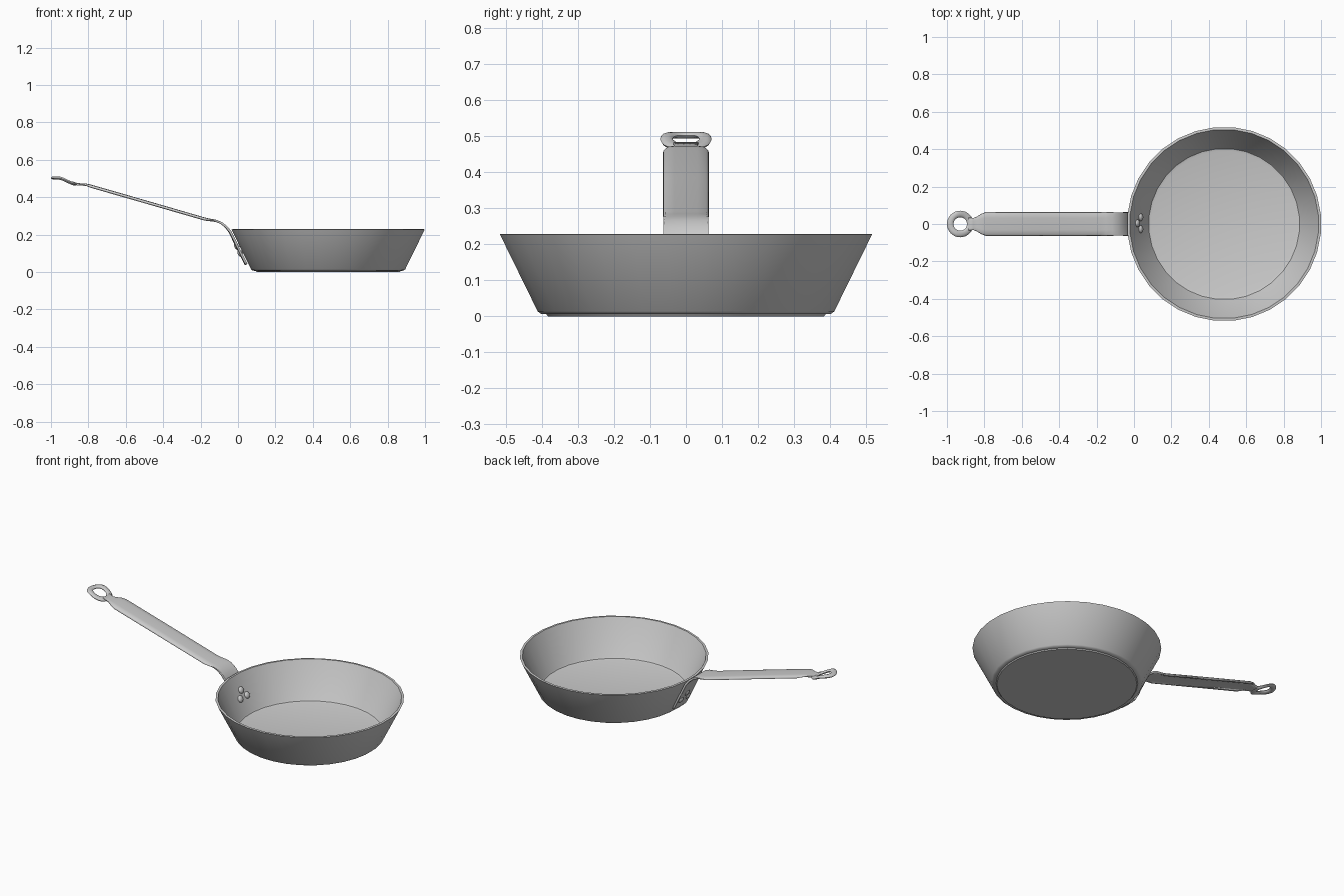
import bpy, bmesh, math
from mathutils import Vector, Matrix

if "Cube" in bpy.data.objects:
    bpy.data.objects.remove(bpy.data.objects["Cube"])

PAN_X = 0.482      # pan centre
SIDES = 32


def finish(name, bm, angle=35, fix_normals=True):
    if fix_normals:
        bmesh.ops.recalc_face_normals(bm, faces=bm.faces)
    mesh = bpy.data.meshes.new(name)
    bm.to_mesh(mesh)
    bm.free()
    ob = bpy.data.objects.new(name, mesh)
    bpy.context.collection.objects.link(ob)
    bpy.ops.object.select_all(action='DESELECT')
    ob.select_set(True)
    bpy.context.view_layer.objects.active = ob
    bpy.ops.object.shade_smooth_by_angle(angle=math.radians(angle))
    return ob


def bridge_rings(bm, rings, closed=False):
    n = len(rings[0])
    pairs = list(zip(rings, rings[1:])) + ([(rings[-1], rings[0])] if closed else [])
    for a, b in pairs:
        for i in range(n):
            j = (i + 1) % n
            bm.faces.new((a[i], a[j], b[j], b[i]))


# Pan: thick-walled cone with a stepped base
profile = [(0.385, 0.0), (0.390, 0.006), (0.405, 0.007), (0.414, 0.014),
           (0.5195, 0.228), (0.506, 0.229), (0.410, 0.030), (0.404, 0.022), (0.390, 0.018)]
bm = bmesh.new()
rings = []
for r, z in profile:
    rings.append([bm.verts.new((PAN_X + r * math.cos(a), r * math.sin(a), z))
                  for a in ((i + 0.5) * math.tau / SIDES for i in range(SIDES))])
bridge_rings(bm, rings)
bm.faces.new(rings[0])
bm.faces.new(rings[-1])
finish("pan_body", bm)

# Handle: path stations (x, z, half width, lip drop, wall curvature)
stations = [(-0.885, 0.484, 0.036, 0.003, 0), (-0.86, 0.476, 0.032, 0.004, 0),
            (-0.84, 0.474, 0.040, 0.006, 0), (-0.815, 0.473, 0.055, 0.010, 0),
            (-0.79, 0.468, 0.064, 0.014, 0), (-0.50, 0.385, 0.064, 0.014, 0),
            (-0.18, 0.292, 0.064, 0.013, 0), (-0.15, 0.285, 0.064, 0.008, 0),
            (-0.115, 0.279, 0.063, 0.002, 0), (-0.085, 0.266, 0.062, 0, 0),
            (-0.060, 0.245, 0.062, 0, 0.5), (-0.040, 0.218, 0.062, 0, 1),
            (0.040, 0.056, 0.062, 0, 1), (0.047, 0.043, 0.056, 0, 1)]
section = [(-1, 1), (-0.97, 0.5), (-0.88, 0.15), (-0.5, 0.03), (0, 0),
           (0.5, 0.03), (0.88, 0.15), (0.97, 0.5), (1, 1)]
bm = bmesh.new()
rows = [[bm.verts.new((x + bend * (v * w) ** 2 / 0.92, v * w, z - drop * d))
         for v, d in section] for x, z, w, drop, bend in stations]
for a, b in zip(rows, rows[1:]):
    for j in range(len(section) - 1):
        bm.faces.new((a[j], b[j], b[j + 1], a[j + 1]))
handle = finish("handle", bm, 40, fix_normals=False)
solid = handle.modifiers.new("thickness", 'SOLIDIFY')
solid.thickness = 0.012
solid.offset = -1


# Hanging ring at the handle end, bent along the handle line
def ring_height(x):
    t = min(max((x + 0.965) / 0.10, 0), 1)
    return 0.503 - 0.033 * t * t * (3 - 2 * t)


bm = bmesh.new()
rings = []
for i in range(32):
    a = i * math.tau / 32
    ring = []
    for k in range(10):
        b = k * math.tau / 10
        r = 0.0535 + 0.0175 * math.cos(b)
        x = -0.929 + r * math.cos(a)
        ring.append(bm.verts.new((x, r * math.sin(a), ring_height(x) + 0.009 * math.sin(b))))
    rings.append(ring)
bridge_rings(bm, rings, closed=True)
finish("hanging_ring", bm, 60)

# Rivets: domed heads inside and outside the wall, with a shank
outward = Vector((-0.899, 0, -0.439))
rot = outward.to_track_quat('Z', 'Y').to_matrix().to_4x4()
for n, (x, y, z) in enumerate([(0.018, 0.004, 0.150), (0.036, 0.036, 0.113),
                               (0.036, -0.028, 0.113)]):
    bm = bmesh.new()
    for depth in (0.0, 0.029):
        pos = Vector((x, y, z)) + outward * depth
        bmesh.ops.create_uvsphere(bm, u_segments=16, v_segments=10, radius=1,
                                  matrix=Matrix.Translation(pos) @ rot @ Matrix.Diagonal((0.020, 0.020, 0.012, 1)))
    bmesh.ops.create_cone(bm, cap_ends=True, segments=12, radius1=0.009, radius2=0.009, depth=0.028,
                          matrix=Matrix.Translation(Vector((x, y, z)) + outward * 0.0145) @ rot)
    finish(f"rivet_{n + 1}", bm, 50)
